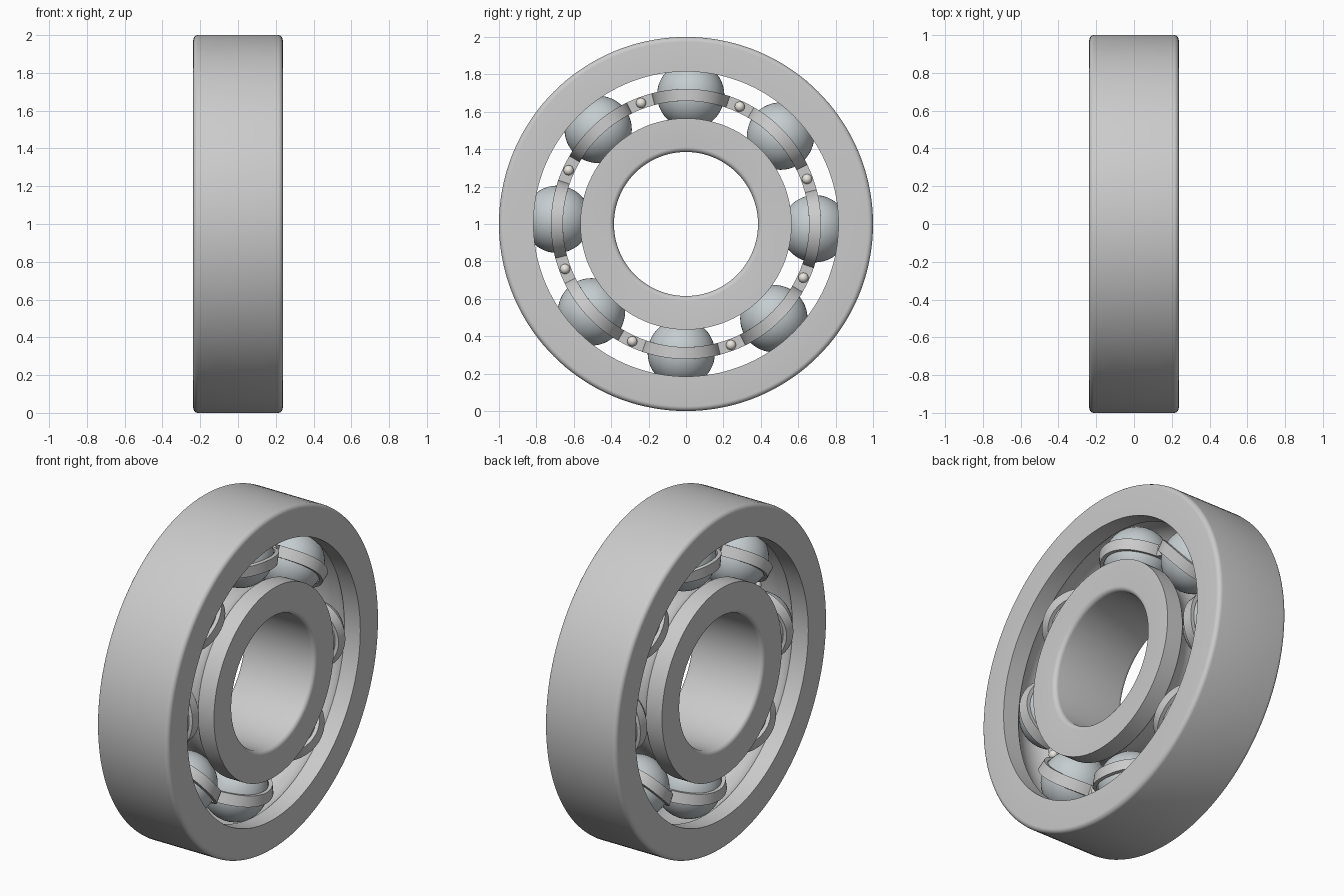
import bpy, bmesh
from math import sin, cos, pi, radians, asin

if "Cube" in bpy.data.objects:
    bpy.data.objects.remove(bpy.data.objects["Cube"])

HALF_W = 0.237      # half width of the rings
PITCH = 0.69        # radius of the ball circle
BALL_R = 0.18
RACE_R = 0.182
N = 8
PHASE = radians(-2.1)
CZ = 1.0            # height of the bearing axis (runs along x)


def material(name, rgb):
    m = bpy.data.materials.new(name)
    m.diffuse_color = (*rgb, 1)
    m.use_nodes = True
    m.node_tree.nodes["Principled BSDF"].inputs["Base Color"].default_value = m.diffuse_color
    return m


def finish(name, bm, mat=None, angle=30):
    bmesh.ops.recalc_face_normals(bm, faces=bm.faces)
    me = bpy.data.meshes.new(name)
    bm.to_mesh(me)
    bm.free()
    ob = bpy.data.objects.new(name, me)
    bpy.context.collection.objects.link(ob)
    ob.location.z = CZ
    if mat:
        me.materials.append(mat)
    bpy.ops.object.select_all(action='DESELECT')
    ob.select_set(True)
    bpy.context.view_layer.objects.active = ob
    bpy.ops.object.shade_smooth_by_angle(angle=radians(angle))
    return ob


def polar(x, r, a):
    return (x, r * cos(a), r * sin(a))


def lathe(name, profile, steps=144):
    """Revolve a closed (x, radius) profile around the x axis."""
    bm = bmesh.new()
    rows = [[bm.verts.new(polar(x, r, 2 * pi * i / steps)) for x, r in profile]
            for i in range(steps)]
    n = len(profile)
    for i in range(steps):
        a, b = rows[i], rows[(i + 1) % steps]
        for j in range(n):
            k = (j + 1) % n
            bm.faces.new((a[j], a[k], b[k], b[j]))
    return finish(name, bm)


def arc(cx, cr, rad, a0, a1, n):
    return [(cx + rad * cos(a0 + (a1 - a0) * i / n),
             cr + rad * sin(a0 + (a1 - a0) * i / n)) for i in range(n + 1)]


def ring(name, plain_r, shoulder_r):
    """Race ring: filleted plain side, grooved side facing the balls."""
    s = 1 if plain_r > shoulder_r else -1
    f = 0.026
    w = HALF_W - f
    pts = arc(w, plain_r - s * f, f, 0, s * pi / 2, 6)
    pts += arc(-w, plain_r - s * f, f, s * pi / 2, s * pi, 6)
    g = asin(abs(shoulder_r - PITCH) / RACE_R)
    pts.append((-HALF_W, shoulder_r))
    pts += arc(0, PITCH, RACE_R, s * (pi - g), s * g, 20)
    pts.append((HALF_W, shoulder_r))
    return lathe(name, pts)


# Rings
ring("outer_ring", 1.0, 0.815)
ring("inner_ring", 0.385, 0.565)

steel = material("ball_steel", (0.56, 0.61, 0.63))
rivet_mat = material("rivet_metal", (0.82, 0.78, 0.73))

# Balls and rivet heads
for i in range(N):
    a = PHASE + 2 * pi * i / N
    bm = bmesh.new()
    bmesh.ops.create_uvsphere(bm, u_segments=48, v_segments=24, radius=BALL_R)
    ob = finish(f"ball_{i + 1}", bm, steel)
    x, y, z = polar(0, PITCH, a)
    ob.location = (x, y, z + CZ)
    for side, label in ((1, "right"), (-1, "left")):
        bm = bmesh.new()
        bmesh.ops.create_uvsphere(bm, u_segments=20, v_segments=12, radius=0.027)
        ob = finish(f"rivet_{label}_{i + 1}", bm, rivet_mat)
        x, y, z = polar(side * 0.026, PITCH, a + pi / N)
        ob.location = (x, y, z + CZ)


# Cage halves: a ribbon that arches over each ball and lies flat between them
def cage_half(name, side):
    r_in, r_out, thick = 0.658, 0.722, 0.022
    R = BALL_R + 0.002
    path = []                       # (inner angle, inner x, outer angle, outer x)
    a0 = asin(thick / (R + thick))
    for i in range(N):
        c = PHASE + 2 * pi * i / N
        for k in range(25):
            t = k / 24
            ti, to = pi * t, a0 + (pi - 2 * a0) * t
            path.append((c - R * cos(ti) / PITCH, R * sin(ti),
                         c - (R + thick) * cos(to) / PITCH, (R + thick) * sin(to)))
        u0 = (R + thick) / PITCH
        for k in range(5):          # flat bridge to the next ball
            a = c + u0 + (2 * pi / N - 2 * u0) * k / 4
            path.append((a, 0, a, thick))
    bm = bmesh.new()
    rows = [[bm.verts.new(polar(side * x, r, a)) for x, r, a in
             ((xi, r_in, ai), (xi, r_out, ai), (xo, r_out, ao), (xo, r_in, ao))]
            for ai, xi, ao, xo in path]
    for i, a in enumerate(rows):
        b = rows[(i + 1) % len(rows)]
        for j in range(4):
            k = (j + 1) % 4
            bm.faces.new((a[j], a[k], b[k], b[j]))
    finish(name, bm)


cage_half("cage_right", 1)
cage_half("cage_left", -1)
